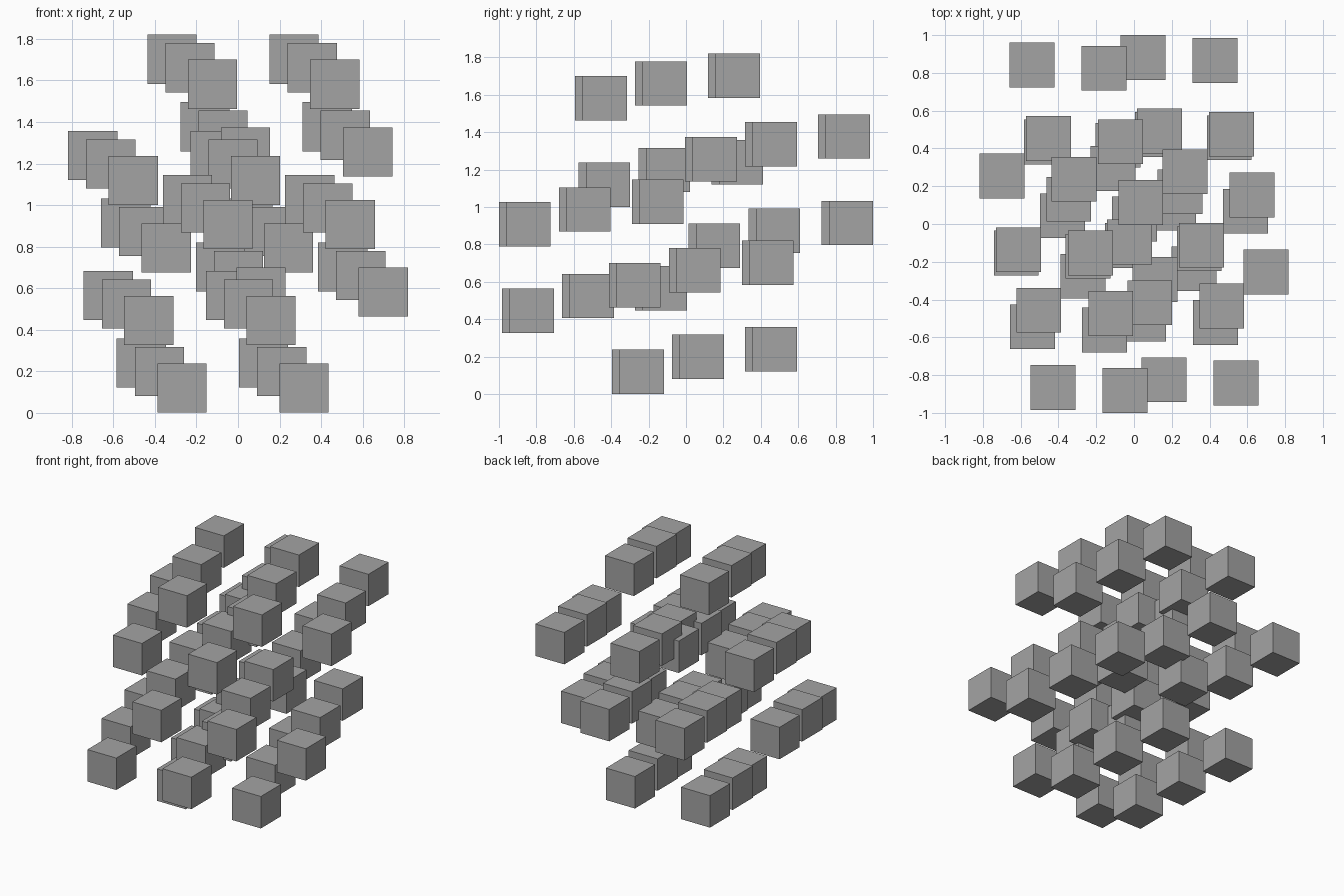
import bpy
import bmesh
from mathutils import Matrix, Vector

default = bpy.data.objects.get("Cube")
if default:
    bpy.data.objects.remove(default, do_unlink=True)

SIDE = 0.237
START = Vector((-0.318, 0.237, 1.7015))

# One plain grey for every block
grey = bpy.data.materials.new("plain_grey")
grey.use_nodes = True
colour = (0.37, 0.37, 0.37, 1.0)
grey.diffuse_color = colour
grey.node_tree.nodes["Principled BSDF"].inputs["Base Color"].default_value = colour

# A row of three blocks, stepping forward and down
row = [(0, 0, 0), (0.087, -0.39, -0.041), (0.195, -0.711, -0.1205)]
bm = bmesh.new()
for offset in row:
    bmesh.ops.create_cube(bm, size=SIDE, matrix=Matrix.Translation(offset))
mesh = bpy.data.meshes.new("block_lattice")
bm.to_mesh(mesh)
bm.free()
mesh.materials.append(grey)

lattice = bpy.data.objects.new("block_lattice", mesh)
lattice.location = START
bpy.context.collection.objects.link(lattice)

# Each skewed direction doubles the lattice
directions = {
    "sideways": (0.588, 0.04, 0),
    "backward": (0.159, 0.588, -0.325),
    "left_down": (-0.381, 0.017, -0.4625),
    "forward_down": (0.075, -0.408, -0.674),
}
for name, step in directions.items():
    array = lattice.modifiers.new(name, 'ARRAY')
    array.count = 2
    array.use_relative_offset = False
    array.use_constant_offset = True
    array.constant_offset_displace = step
